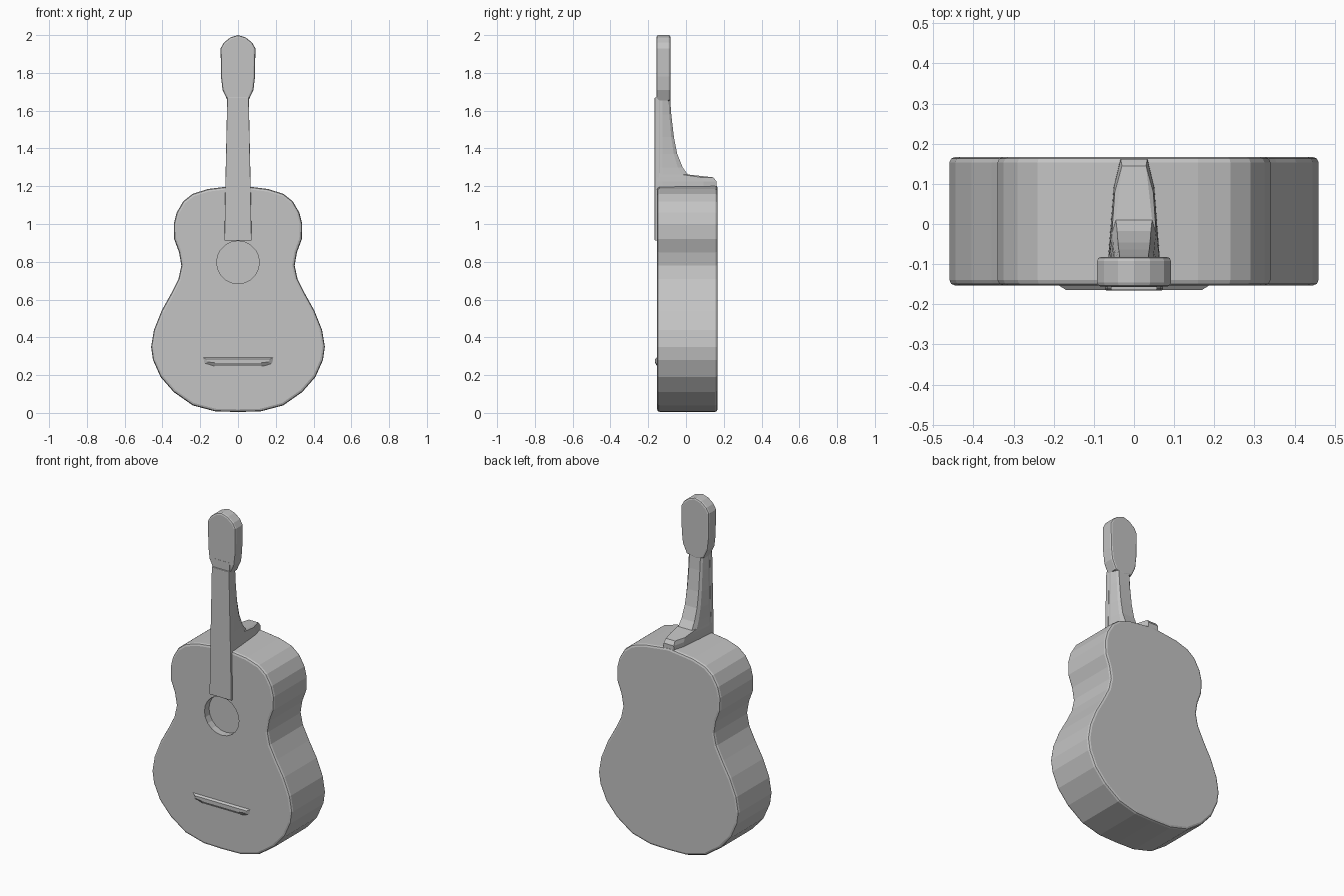
import bpy, bmesh, math

if "Cube" in bpy.data.objects:
    bpy.data.objects.remove(bpy.data.objects["Cube"], do_unlink=True)

GREY = (0.55, 0.55, 0.55, 1)
grey = bpy.data.materials.new("plain grey")
grey.use_nodes = True
grey.diffuse_color = GREY
grey.node_tree.nodes["Principled BSDF"].inputs["Base Color"].default_value = GREY


def finish(name, bm):
    bmesh.ops.recalc_face_normals(bm, faces=bm.faces)
    mesh = bpy.data.meshes.new(name)
    bm.to_mesh(mesh)
    bm.free()
    obj = bpy.data.objects.new(name, mesh)
    bpy.context.collection.objects.link(obj)
    mesh.materials.append(grey)
    return obj


def mirrored(half):
    """Close a right-hand half outline by mirroring it across x = 0."""
    return half + [(-x, z) for x, z in reversed(half) if x > 0]


def loft(name, rings):
    """Skin a list of equal-length rings of 3D points and cap both ends."""
    bm = bmesh.new()
    loops = [[bm.verts.new(p) for p in ring] for ring in rings]
    n = len(loops[0])
    for a, b in zip(loops, loops[1:]):
        for i in range(n):
            j = (i + 1) % n
            bm.faces.new((a[i], a[j], b[j], b[i]))
    bm.faces.new(loops[0])
    bm.faces.new(loops[-1])
    return finish(name, bm)


def slab(name, outline, front, back, bevel=0):
    """Extrude an x-z outline from front to back, with softened rims."""
    obj = loft(name, [[(x, y, z) for x, z in outline] for y in (front, back)])
    if bevel:
        bm = bmesh.new()
        bm.from_mesh(obj.data)
        rims = [e for e in bm.edges if abs(e.verts[0].co.y - e.verts[1].co.y) < 1e-5]
        bmesh.ops.bevel(bm, geom=rims, offset=bevel, segments=2, affect='EDGES', profile=0.5)
        bm.to_mesh(obj.data)
        bm.free()
    return obj


# Hollow-waisted body
body_half = [(0, 0.005), (0.12, 0.008), (0.24, 0.04), (0.34, 0.11), (0.41, 0.19),
             (0.45, 0.28), (0.46, 0.35), (0.445, 0.44), (0.405, 0.54), (0.355, 0.63),
             (0.315, 0.71), (0.30, 0.78), (0.312, 0.85), (0.338, 0.92), (0.34, 1.0),
             (0.325, 1.06), (0.29, 1.12), (0.24, 1.16), (0.16, 1.185), (0, 1.205)]
body = slab("body", mirrored(body_half), -0.153, 0.167, 0.014)

# Shallow sound hole cut into the front
circle = [(0.113 * math.cos(math.tau * i / 20), 0.797 + 0.113 * math.sin(math.tau * i / 20))
          for i in range(20)]
cutter = slab("sound_hole_cutter", circle, -0.3, -0.11)
cutter.hide_render = True
cut = body.modifiers.new("sound hole", 'BOOLEAN')
cut.operation = 'DIFFERENCE'
cut.solver = 'EXACT'
cut.object = cutter
bpy.context.view_layer.objects.active = body
bpy.ops.object.modifier_apply(modifier=cut.name)
bpy.data.objects.remove(cutter, do_unlink=True)

# Fingerboard over the neck and upper body
slab("fingerboard", mirrored([(0, 0.912), (0.072, 0.912), (0.066, 1.25), (0.057, 1.67), (0, 1.67)]),
     -0.166, -0.14, 0.004)

# Neck flowing into the heel: height, back depth, half width, back half width
sections = [(1.15, 0.162, 0.068, 0.035), (1.225, 0.162, 0.067, 0.033),
            (1.247, 0.145, 0.066, 0.03), (1.262, 0.01, 0.065, 0.045),
            (1.30, -0.018, 0.063, 0.042), (1.37, -0.046, 0.061, 0.04),
            (1.46, -0.064, 0.059, 0.038), (1.58, -0.078, 0.057, 0.036),
            (1.72, -0.088, 0.055, 0.036)]
rings = []
for z, back, wide, narrow in sections:
    half = [(wide, -0.157), (wide, -0.125), ((wide + narrow) / 2, back * 0.75 - 0.03), (narrow, back)]
    rings.append([(x, y, z) for x, y in half] + [(-x, y, z) for x, y in reversed(half)])
loft("neck", rings)

# Headstock
head_half = [(0, 1.64), (0.056, 1.655), (0.082, 1.71), (0.09, 1.78), (0.092, 1.93),
             (0.075, 1.96), (0.04, 1.988), (0, 2.0)]
slab("headstock", mirrored(head_half), -0.156, -0.082, 0.01)

# Wedge-shaped bridge
loft("bridge", [[(x, -0.145, z) for x, z in mirrored([(0.13, 0.235), (0.19, 0.255), (0.2, 0.30)])],
                [(x, -0.164, z) for x, z in mirrored([(0.12, 0.265), (0.16, 0.27), (0.17, 0.285)])]])
